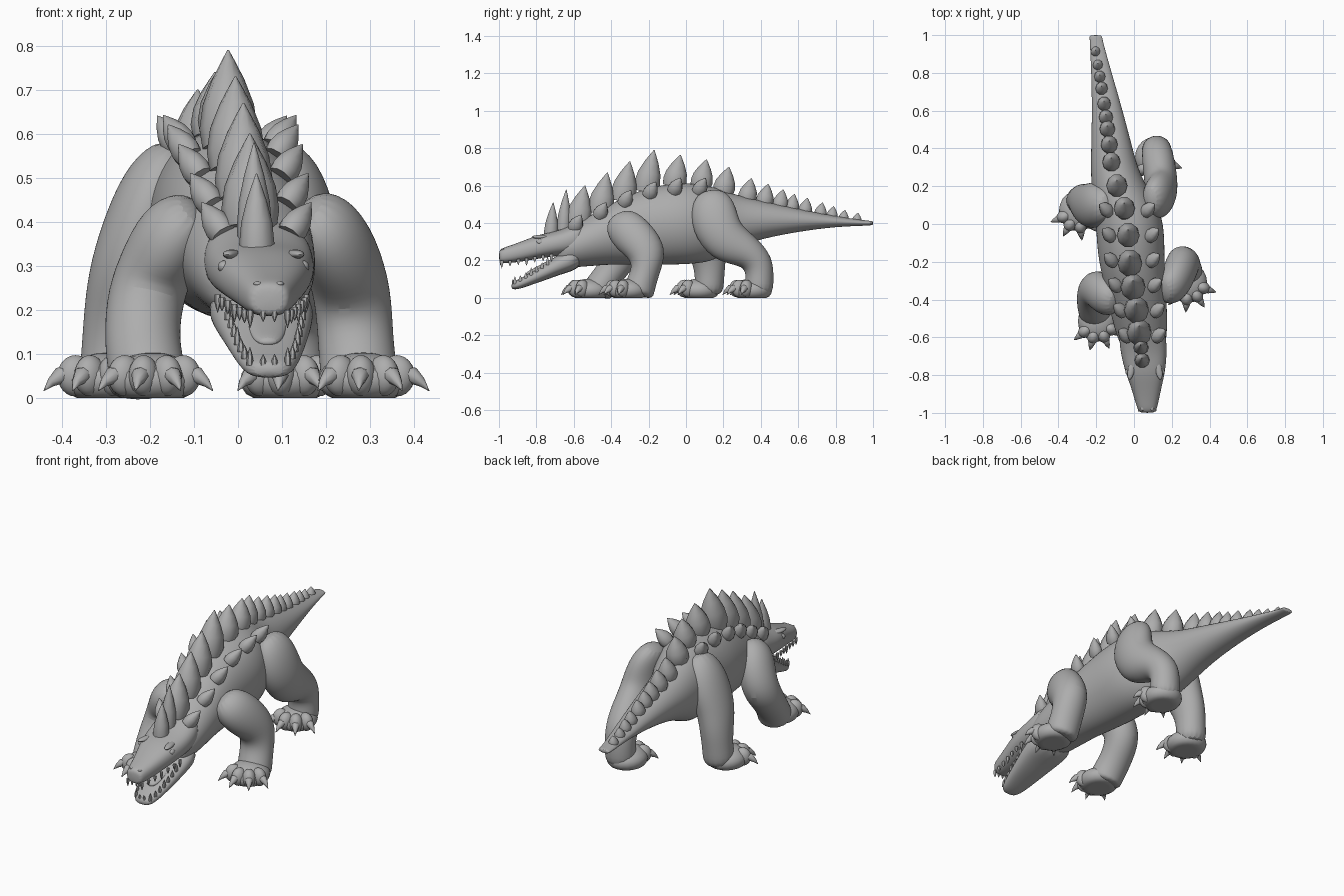
import bpy, bmesh, math
from mathutils import Vector, Matrix

cube = bpy.data.objects.get("Cube")
if cube:
    bpy.data.objects.remove(cube)

grey = bpy.data.materials.new("stone grey")
grey.use_nodes = True
tone = (0.42, 0.42, 0.42, 1)
grey.diffuse_color = tone
grey.node_tree.nodes["Principled BSDF"].inputs["Base Color"].default_value = tone


def finish(bm, name, subdiv=0, angle=50):
    """Turn a bmesh into a shaded object."""
    bmesh.ops.recalc_face_normals(bm, faces=bm.faces)
    mesh = bpy.data.meshes.new(name)
    bm.to_mesh(mesh)
    bm.free()
    mesh.materials.append(grey)
    obj = bpy.data.objects.new(name, mesh)
    bpy.context.collection.objects.link(obj)
    if subdiv:
        smooth = obj.modifiers.new("smooth", "SUBSURF")
        smooth.levels = smooth.render_levels = subdiv
    for o in bpy.context.selected_objects:
        o.select_set(False)
    obj.select_set(True)
    bpy.context.view_layer.objects.active = obj
    bpy.ops.object.shade_smooth_by_angle(angle=math.radians(angle))


def loft(bm, rings, sides=16, power=1.0):
    """Skin rings given as (centre, half-axis u, half-axis v)."""
    def bulge(t):
        return math.copysign(abs(t) ** power, t)
    loops = []
    for c, u, v in rings:
        angles = [math.tau * i / sides for i in range(sides)]
        loops.append([bm.verts.new(c + u * bulge(math.cos(a)) + v * bulge(math.sin(a)))
                      for a in angles])
    for a, b in zip(loops, loops[1:]):
        for i in range(sides):
            j = (i + 1) % sides
            bm.faces.new((a[i], a[j], b[j], b[i]))
    bm.faces.new(loops[0])
    bm.faces.new(loops[-1])


def trunk(name, stations, power=1.0):
    """Loft upright sections: y, centre x, half width, bottom z, top z."""
    bm = bmesh.new()
    loft(bm, [(Vector((x, y, (lo + hi) / 2)), Vector((w, 0, 0)), Vector((0, 0, (hi - lo) / 2)))
              for y, x, w, lo, hi in stations], power=power)
    finish(bm, name, 2)


def section(stations, y):
    """Interpolated section at y."""
    y = min(max(y, stations[0][0]), stations[-1][0])
    for a, b in zip(stations, stations[1:]):
        if a[0] <= y <= b[0]:
            t = (y - a[0]) / (b[0] - a[0])
            return [p + (q - p) * t for p, q in zip(a, b)]


def limb(name, points):
    """Tube through x, y, z, half width, half depth."""
    bm = bmesh.new()
    rings = []
    for i, (x, y, z, w, d) in enumerate(points):
        a, b = points[max(i - 1, 0)], points[min(i + 1, len(points) - 1)]
        t = (Vector(b[:3]) - Vector(a[:3])).normalized()
        u = (Vector((1, 0, 0)) - t * t.x).normalized()
        rings.append((Vector((x, y, z)), u * w, t.cross(u) * d))
    loft(bm, rings)
    finish(bm, name, 2)


LEAF = ((0, .9), (.2, 1), (.45, .88), (.7, .56), (.88, .25), (1, .03))
CLAW = ((0, 1), (.4, .85), (.75, .45), (1, .04))


def spike(bm, base, tip, width, depth, sides=10, profile=LEAF, sag=0):
    """Pointed leaf from base to tip, bowed along z by sag."""
    base, tip = Vector(base), Vector(tip)
    t = (tip - base).normalized()
    ref = Vector((1, 0, 0)) if abs(t.x) < 0.8 else Vector((0, 1, 0))
    u = (ref - t * t.dot(ref)).normalized()
    v = t.cross(u)
    loft(bm, [(base.lerp(tip, s) + Vector((0, 0, sag * math.sin(math.pi * s))),
               u * width * r, v * depth * r) for s, r in profile], sides)


def blob(bm, centre, size, turn=0):
    m = Matrix.Translation(centre) @ Matrix.Rotation(turn, 4, "Z") @ Matrix.Diagonal((*size, 1))
    bmesh.ops.create_uvsphere(bm, u_segments=20, v_segments=12, radius=1, matrix=m)


# Body and tail
body = [(-.7, .055, .1, .16, .33), (-.6, .042, .135, .16, .395), (-.5, .03, .15, .168, .45),
        (-.4, .017, .158, .175, .505), (-.3, .0, .168, .174, .56), (-.15, -.017, .182, .172, .608),
        (0, -.02, .184, .174, .622), (.12, -.05, .17, .185, .606), (.2, -.08, .148, .225, .578),
        (.3, -.105, .127, .275, .545), (.4, -.117, .112, .313, .522), (.6, -.141, .083, .353, .477),
        (.8, -.172, .055, .38, .437), (.95, -.197, .037, .385, .415), (.99, -.202, .034, .388, .412), (1, -.203, .032, .39, .41)]
trunk("body_and_tail", body)

# Head and jaws
upper = [(-1, .07, .038, .192, .252), (-.985, .07, .05, .184, .266), (-.94, .068, .063, .185, .28),
         (-.86, .065, .083, .196, .31), (-.78, .059, .108, .21, .342), (-.7, .053, .122, .222, .355),
         (-.62, .047, .128, .228, .385), (-.52, .04, .12, .24, .43)]
lower = [(-.935, .07, .038, .046, .08), (-.9, .07, .06, .043, .097), (-.83, .067, .08, .068, .135),
         (-.74, .062, .1, .098, .193), (-.67, .056, .118, .125, .242), (-.55, .046, .125, .158, .29)]
tongue = [(-.86, .068, .02, .115, .135), (-.82, .068, .04, .12, .155), (-.72, .064, .055, .165, .21),
          (-.62, .058, .06, .2, .25)]
trunk("upper_head", upper, 0.8)
trunk("lower_jaw", lower, 0.8)
trunk("tongue", tongue)

# Eyes, brows and nostrils
eyes, brows = bmesh.new(), bmesh.new()
for s in (-1, 1):
    blob(eyes, (.058 + s * .09, -.78, .298), (.014, .02, .014))
    blob(brows, (.058 + s * .072, -.77, .326), (.018, .055, .011), s * .2)
    blob(brows, (.07 + s * .025, -.975, .259), (.01, .014, .006))
finish(eyes, "eyes")
finish(brows, "brows_and_nostrils")

# Teeth along both jaw edges
teeth = bmesh.new()
for jaw, start, end, up in ((upper, -.985, -.72, -1), (lower, -.915, -.74, 1)):
    for i in range(7):
        y, x, w, lo, hi = section(jaw, start + (end - start) * i / 6)
        z = lo + .016 if up < 0 else hi - .016
        size = .042 if i % 3 == 0 else .032
        for s in (-1, 1):
            spike(teeth, (x + s * w * .85, y, z), (x + s * w * .85, y, z + up * size), .008, .01, 6)
    y, x, w, lo, hi = jaw[0]
    for s in (-1, 1):
        z = lo + .01 if up < 0 else hi - .01
        spike(teeth, (x + s * .013, y + .012, z), (x + s * .013, y + .008, z + up * .03), .008, .008, 6)
finish(teeth, "teeth")

# Row of plates down the spine: tip y, tip z
tips = [(-.71, .51), (-.64, .58), (-.54, .6), (-.42, .67), (-.3, .73), (-.17, .79), (-.03, .765),
        (.11, .74), (.23, .7), (.35, .64), (.44, .61), (.52, .58), (.58, .555), (.65, .535),
        (.73, .51), (.79, .49), (.85, .47), (.92, .455)]
plates = bmesh.new()
for y, z in tips:
    neck = y < -.6
    rise = z - section(body, y)[4]
    by = y - rise * (.08 if neck else .25)
    _, x, _, _, top = section(body, by)
    r = .04 if neck else min(.066, .014 + rise * .32)
    spike(plates, (x - .012, by, top - .02), (x - .013, y, z), r, r * (1 if neck else 1.1))
finish(plates, "spine_plates", angle=42)

# Smaller plates flaring from the flanks
flank = bmesh.new()
for i in range(6):
    y = -.6 + i * .133
    _, x, w, lo, hi = section(body, y)
    half = (hi - lo) / 2
    for s in (-1, 1):
        base = Vector((x + s * w * .55, y, (lo + hi) / 2 + half * .78))
        spike(flank, base, base + Vector((s * .05, .04, .075)), .034, .04)
finish(flank, "flank_plates", angle=42)

# Legs
limb("front_left_leg", [(.15, -.36, .435, .045, .06), (.193, -.345, .395, .083, .105), (.235, -.275, .325, .09, .115),
     (.262, -.195, .235, .09, .108), (.267, -.22, .13, .087, .075), (.275, -.25, .05, .09, .085), (.28, -.26, .01, .085, .085)])
limb("front_right_leg", [(-.09, -.42, .435, .045, .06), (-.14, -.4, .39, .083, .1), (-.178, -.355, .32, .088, .11),
     (-.212, -.335, .23, .09, .102), (-.22, -.41, .13, .087, .077), (-.205, -.47, .05, .09, .085), (-.2, -.48, .01, .085, .085)])
limb("back_left_leg", [(.08, .13, .57, .04, .06), (.115, .14, .515, .075, .115), (.142, .152, .4, .088, .135),
     (.145, .215, .295, .09, .125), (.13, .33, .248, .088, .09), (.12, .39, .185, .08, .085),
     (.12, .395, .1, .078, .075), (.12, .385, .01, .082, .082)])
limb("back_right_leg", [(-.13, .1, .57, .05, .06), (-.175, .1, .5, .083, .11), (-.217, .098, .4, .088, .127),
     (-.252, .1, .29, .088, .114), (-.272, .125, .2, .08, .092), (-.28, .127, .1, .077, .077), (-.285, .12, .01, .082, .082)])

# Feet with four toes and hooked claws: centre x, y and heading in degrees
feet = {"front_left": (.285, -.31, 15), "front_right": (-.195, -.515, 5),
        "back_left": (.107, .352, 13), "back_right": (-.295, .07, -12)}
for name, (x, y, heading) in feet.items():
    foot, claws = bmesh.new(), bmesh.new()
    blob(foot, (x, y, .04), (.102, .108, .063))
    for step in (-56, -19, 19, 56):
        a = math.radians(heading + step)
        ray = Vector((math.sin(a), -math.cos(a), 0))
        mid = Vector((x, y, 0))
        blob(foot, mid + ray * .08 + Vector((0, 0, .05)), (.034, .042, .047), a)
        spike(claws, mid + ray * .09 + Vector((0, 0, .052)), mid + ray * .158 + Vector((0, 0, .016)),
              .023, .023, 8, CLAW, .014)
    for v in foot.verts:
        v.co.z = max(v.co.z, 0)
    finish(foot, name + "_foot")
    finish(claws, name + "_claws")
